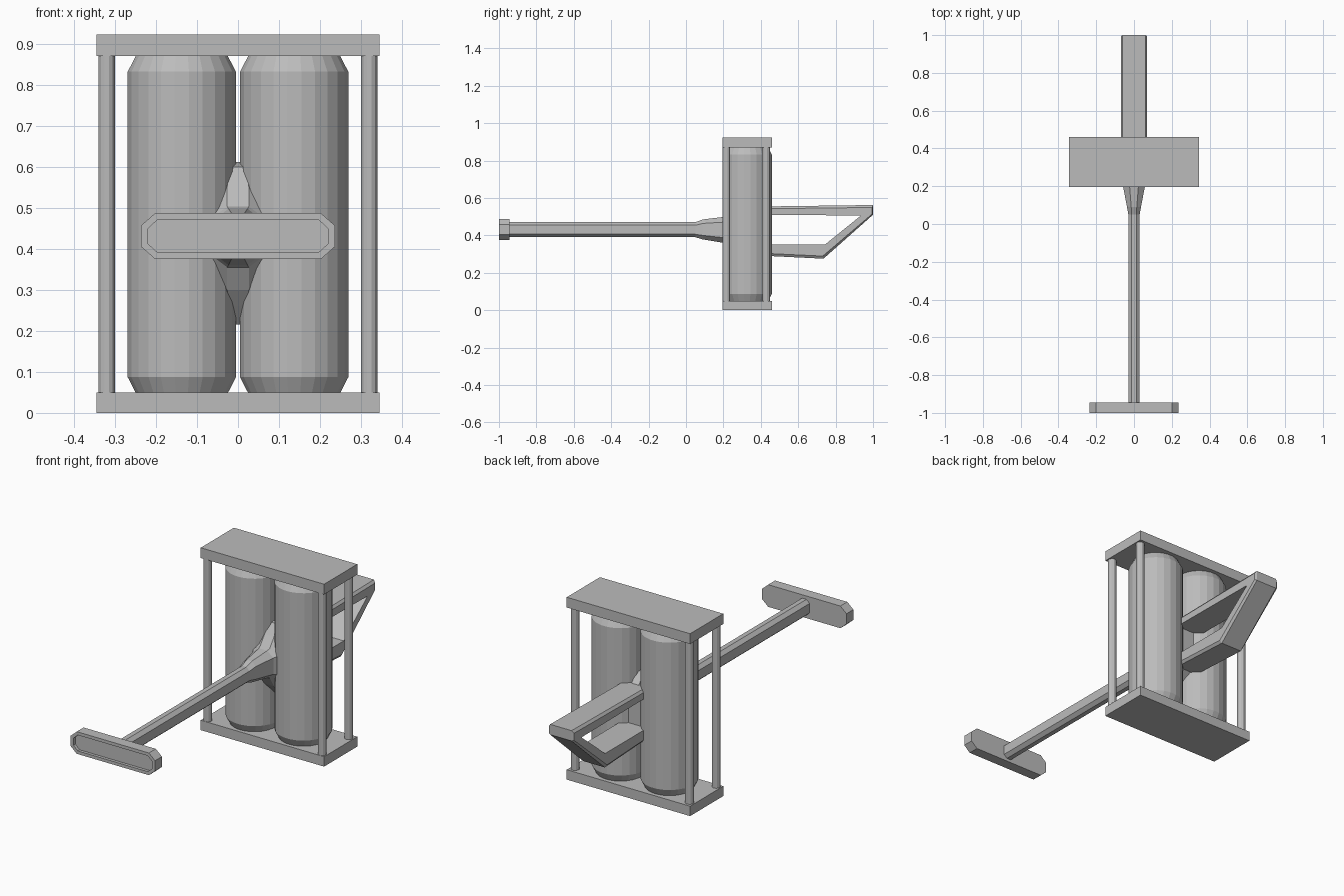
import bpy, bmesh, math

if "Cube" in bpy.data.objects:
    bpy.data.objects.remove(bpy.data.objects["Cube"])

grey = bpy.data.materials.new("light_grey")
grey.diffuse_color = (0.5, 0.5, 0.5, 1)
grey.use_nodes = True
grey.node_tree.nodes["Principled BSDF"].inputs["Base Color"].default_value = grey.diffuse_color


def finish(name, bm):
    bmesh.ops.recalc_face_normals(bm, faces=bm.faces)
    me = bpy.data.meshes.new(name)
    bm.to_mesh(me)
    bm.free()
    me.materials.append(grey)
    ob = bpy.data.objects.new(name, me)
    bpy.context.collection.objects.link(ob)
    return ob


def loft(name, rings, closed=False):
    """Skin a list of equal-length rings; cap the ends unless closed."""
    bm = bmesh.new()
    rows = [[bm.verts.new(p) for p in r] for r in rings]
    n = len(rows[0])
    pairs = list(zip(rows, rows[1:]))
    if closed:
        pairs.append((rows[-1], rows[0]))
    else:
        bm.faces.new(rows[0])
        bm.faces.new(rows[-1])
    for a, b in pairs:
        for i in range(n):
            j = (i + 1) % n
            bm.faces.new((a[i], a[j], b[j], b[i]))
    return finish(name, bm)


def circle(x, y, z, r, n):
    return [(x + r * math.cos(2 * math.pi * (i + .5) / n),
             y + r * math.sin(2 * math.pi * (i + .5) / n), z) for i in range(n)]


def octagon(y, hx, z0, z1, cx, cz):
    """Rectangle in the xz plane with chamfered corners."""
    return [(-hx + cx, y, z0), (hx - cx, y, z0), (hx, y, z0 + cz), (hx, y, z1 - cz),
            (hx - cx, y, z1), (-hx + cx, y, z1), (-hx, y, z1 - cz), (-hx, y, z0 + cz)]


def plate(name, z0, z1):
    loft(name, [[(-.345, .195, z), (.345, .195, z), (.345, .46, z), (-.345, .46, z)]
                for z in (z0, z1)])


# End plates
plate("bottom_plate", 0, .05)
plate("top_plate", .87, .922)

# Twin tanks and corner posts
for side, s in (("left", -1), ("right", 1)):
    loft(side + "_tank", [circle(s * .137, .327, z, r, 24) for z, r in
                          ((.05, .114), (.087, .133), (.832, .133), (.872, .112))])
    for end, y in (("front", .216), ("back", .428)):
        loft(f"{side}_{end}_post", [circle(s * .32, y, z, .0205, 12) for z in (.04, .88)])

# Long rod flaring into the core held between the tanks
sections = [(-.96, .03, .39, .47), (.05, .03, .39, .47), (.09, .037, .378, .485),
            (.2, .058, .36, .498), (.215, .066, .355, .503), (.25, .066, .3, .55),
            (.285, .05, .26, .6), (.325, .05, .215, .612), (.365, .05, .26, .6),
            (.41, .05, .3, .55)]
loft("rod_and_core", [octagon(y, hx, a, b, hx * .6, (b - a) * .2)
                      for y, hx, a, b in sections])

# Butt plate with a rimmed recess on its front
loft("butt_plate", [octagon(-.945, .236, .375, .487, .034, .03),
                    octagon(-1, .236, .375, .487, .034, .03),
                    octagon(-1, .22, .391, .471, .024, .022),
                    octagon(-.985, .22, .391, .471, .024, .022)])

# Handle loop: side profiles in (y, z), outer edge bevelled
outer = [(.33, .553), (1, .562), (1, .51), (.735, .275), (.33, .295)]
bevel = [(.33, .541), (.995, .549), (.995, .514), (.731, .289), (.33, .308)]
inner = [(.36, .51), (.93, .506), (.745, .352), (.70, .352), (.36, .352)]
inner = [inner[0], inner[1], (.932, .503), inner[2], inner[4]]
loops = [(-.06, outer), (-.07, bevel), (-.07, inner), (.07, inner), (.07, bevel), (.06, outer)]
loft("handle_loop", [[(x, y, z) for y, z in p] for x, p in loops], closed=True)
